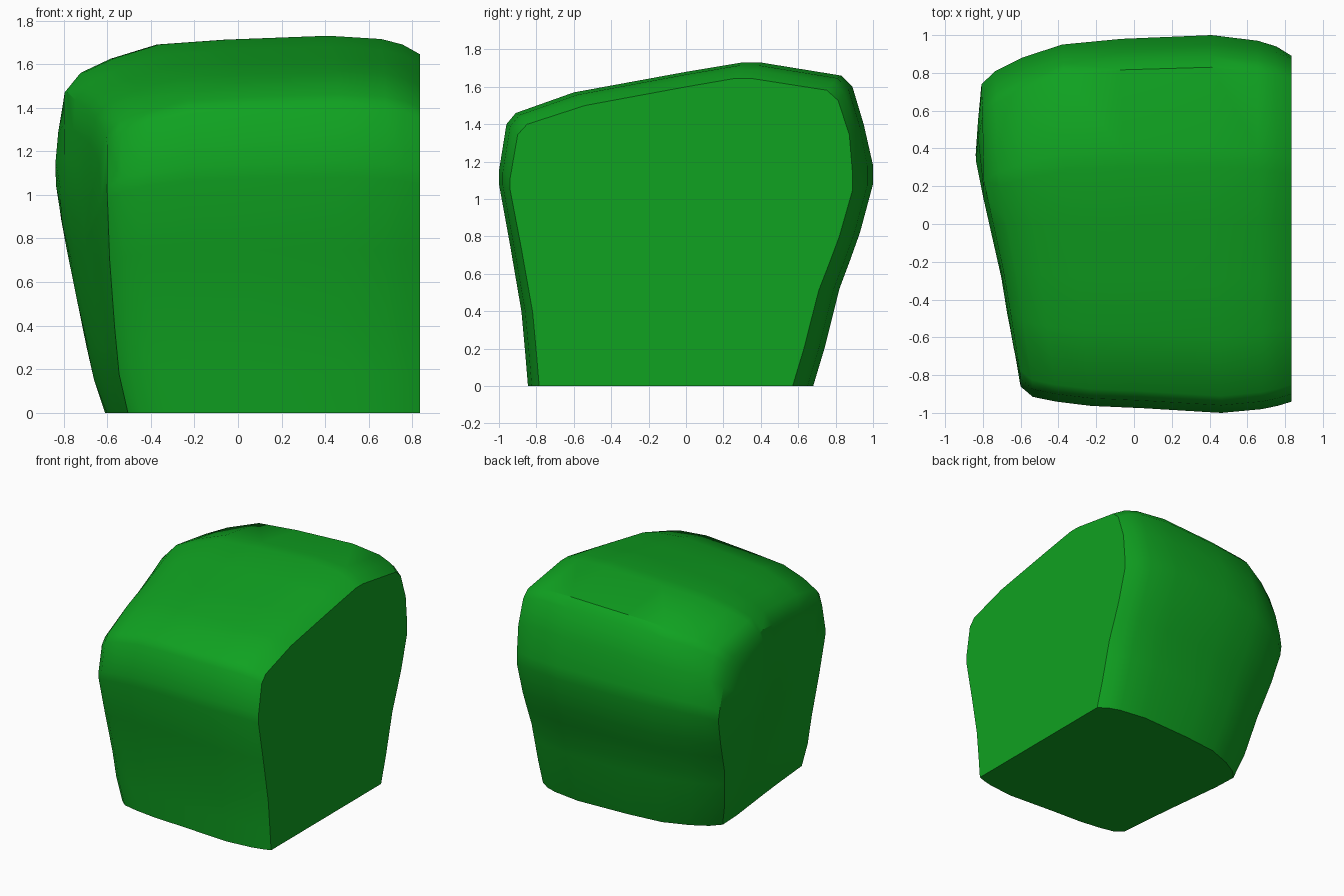
import bpy, bmesh

if "Cube" in bpy.data.objects:
    bpy.data.objects.remove(bpy.data.objects["Cube"])

# Outline of the block in the y-z plane, running over the back, top, front and base
profile = [(.68, 0), (.74, .2), (.79, .4), (.82, .52), (.88, .68), (.93, .82), (1, 1.08),
           (1, 1.18), (.95, 1.4), (.89, 1.6), (.83, 1.66), (.4, 1.73), (.3, 1.73),
           (0, 1.68), (-.3, 1.625), (-.6, 1.57), (-.91, 1.46), (-.96, 1.4), (-1, 1.15),
           (-1, 1.08), (-.94, .75), (-.88, .4), (-.86, .18), (-.845, 0),
           (-.5, 0), (-.2, 0), (.1, 0), (.4, 0)]

# Stations along x: position, then inset of the back, top and front
stations = [(0, .26, .26, .14), (.045, .19, .17, .085), (.13, .12, .105, .06),
            (.26, .05, .04, .037), (.45, .02, .018, .025), (.74, 0, 0, 0),
            (.89, .03, .015, .02), (.95, .06, .04, .038), (1, .11, .085, .06)]
RIGHT = .835

# Left side: its x by height, and how far it retreats along y
side_z = [(0, -.61), (.18, -.67), (.5, -.735), (.87, -.81), (1.08, -.84), (1.2, -.835), (1.5, -.81)]
side_y = [(-.86, .24), (-.6, .19), (-.3, .14), (0, .07), (.3, 0), (.42, 0), (.74, .03)]


def interp(table, v):
    if v <= table[0][0]:
        return table[0][1]
    for (a, p), (b, q) in zip(table, table[1:]):
        if v <= b:
            return p + (q - p) * (v - a) / (b - a)
    return table[-1][1]


def left_x(y, z):
    return interp(side_z, z) + interp(side_y, y) * (.5 + .5 * min(z / 1.1, 1))


def inset(y, z, back, top, front):
    if y > 0:
        y2 = y - back * min(y / .6, 1) * (1 if z < 1.3 or back > .11 else .7)
    else:
        y2 = y + front * min(-y / .6, 1)
    return y2, z - top * (z / 1.73) ** 2


bm = bmesh.new()
n = len(profile)


def bridge(a, b):
    for i in range(n):
        j = (i + 1) % n
        bm.faces.new((a[i], a[j], b[j], b[i]))


# Wrapped body from left rim to the flat right end
rim = [inset(y, z, *stations[0][1:]) for y, z in profile]
loops = []
for s, back, top, front in stations:
    loop = []
    for (y, z), r in zip(profile, rim):
        lx = left_x(*r)
        loop.append(bm.verts.new((lx + s * (RIGHT - lx), *inset(y, z, back, top, front))))
    loops.append(loop)
for a, b in zip(loops, loops[1:]):
    bridge(a, b)
bm.faces.new(loops[-1])

# Gently bulging left side
cy, cz = -.02, .75
prev = loops[0]
for k in (.8, .6, .4, .2):
    ring = []
    for y, z in rim:
        y, z = cy + (y - cy) * k, cz + (z - cz) * k
        ring.append(bm.verts.new((left_x(y, z), y, z)))
    bridge(prev, ring)
    prev = ring
bm.faces.new(prev)

bmesh.ops.recalc_face_normals(bm, faces=bm.faces[:])
mesh = bpy.data.meshes.new("rounded_block")
bm.to_mesh(mesh)
bm.free()
block = bpy.data.objects.new("rounded_block", mesh)
bpy.context.collection.objects.link(block)

green = bpy.data.materials.new("green")
green.diffuse_color = (.005, .36, .015, 1)
green.use_nodes = True
green.node_tree.nodes["Principled BSDF"].inputs["Base Color"].default_value = green.diffuse_color
mesh.materials.append(green)

bpy.context.view_layer.objects.active = block
block.select_set(True)
bpy.ops.object.shade_smooth_by_angle(angle=.6)
